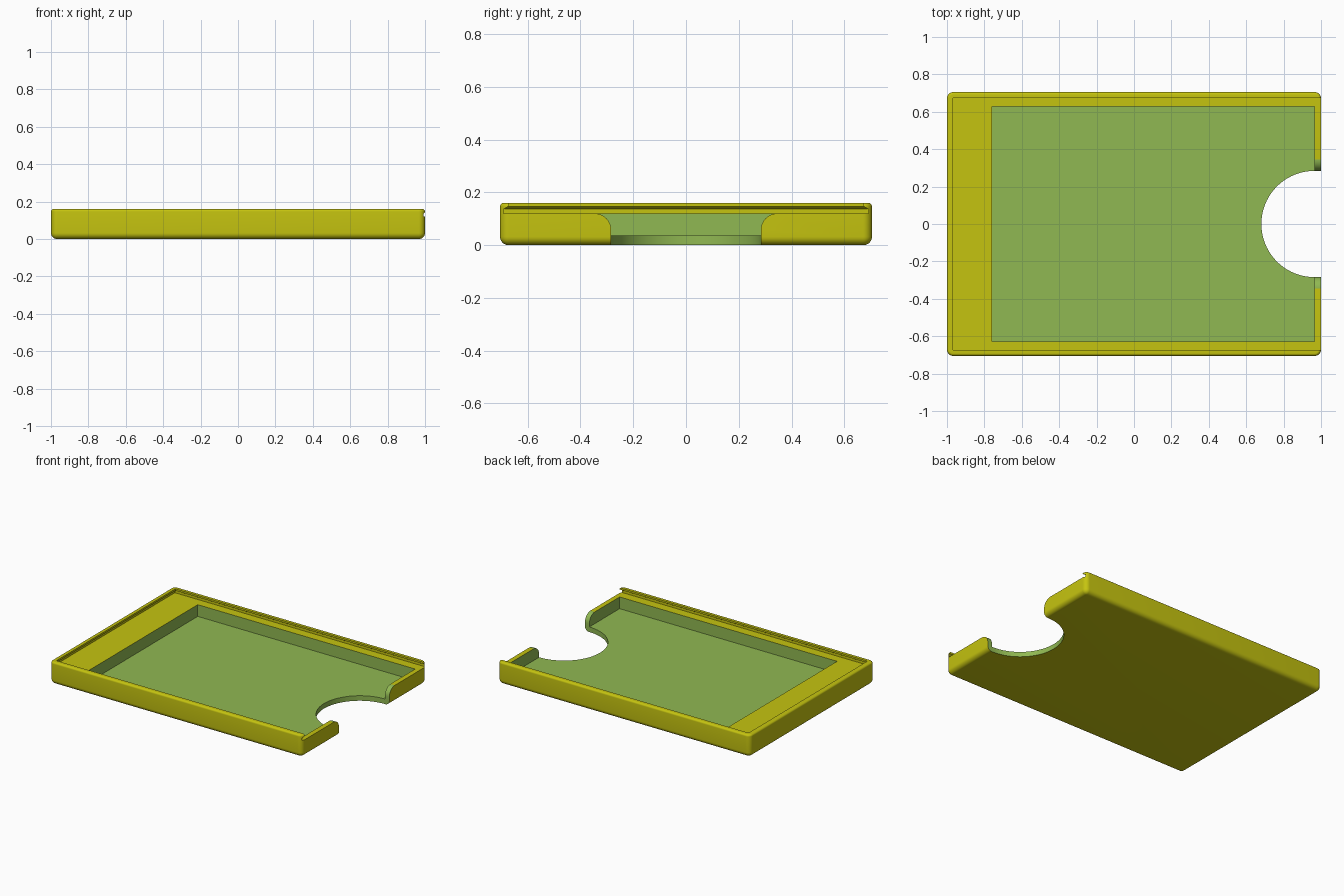
import bpy, bmesh, math

if "Cube" in bpy.data.objects:
    bpy.data.objects.remove(bpy.data.objects["Cube"])

def material(name, rgb):
    m = bpy.data.materials.new(name)
    m.diffuse_color = (*rgb, 1)
    m.use_nodes = True
    m.node_tree.nodes["Principled BSDF"].inputs["Base Color"].default_value = m.diffuse_color
    return m

MATS = [material("mustard yellow", (0.56, 0.55, 0.005)),
        material("leaf green", (0.28, 0.48, 0.085))]

def loft(name, rings, mat=0):
    """Closed solid from a stack of equal-length vertex rings."""
    bm = bmesh.new()
    rows = [[bm.verts.new(p) for p in ring] for ring in rings]
    n = len(rows[0])
    for a, b in zip(rows, rows[1:]):
        for i in range(n):
            bm.faces.new((a[i], a[(i + 1) % n], b[(i + 1) % n], b[i]))
    bm.faces.new(rows[0][::-1])
    bm.faces.new(rows[-1])
    for f in bm.faces:
        f.material_index = mat
    bmesh.ops.recalc_face_normals(bm, faces=bm.faces)
    me = bpy.data.meshes.new(name)
    bm.to_mesh(me)
    bm.free()
    for m in MATS:
        me.materials.append(m)
    ob = bpy.data.objects.new(name, me)
    bpy.context.collection.objects.link(ob)
    return ob

def rect(x0, x1, hy, z):
    return [(x0, -hy, z), (x1, -hy, z), (x1, hy, z), (x0, hy, z)]

def round_rect(inset, z, hx=1.0, hy=0.705, radius=0.034, steps=8):
    r = radius - inset
    cx, cy = hx - radius, hy - radius
    pts = []
    for k, (sx, sy) in enumerate([(1, 1), (-1, 1), (-1, -1), (1, -1)]):
        for i in range(steps + 1):
            a = math.pi / 2 * (k + i / steps)
            pts.append((sx * cx + r * math.cos(a), sy * cy + r * math.sin(a), z))
    return pts

# Tray body: softly rounded bottom edge and a finer rounded rim
H, RB, RT, N = 0.16, 0.032, 0.014, 8
rings = []
for i in range(N + 1):
    a = math.pi / 2 * i / N
    rings.append(round_rect(RB * (1 - math.sin(a)), RB * (1 - math.cos(a))))
for i in range(N + 1):
    a = math.pi / 2 * i / N
    rings.append(round_rect(RT * (1 - math.cos(a)), H - RT * (1 - math.sin(a))))
body = loft("tray_body", rings)

# Sliding-lid slot with undercut groove, open at the right end
slot = loft("lid_slot_cutter", [
    rect(-0.985, 1.2, 0.692, 0.12), rect(-0.985, 1.2, 0.692, 0.136),
    rect(-0.967, 1.2, 0.673, 0.147), rect(-0.967, 1.2, 0.673, 0.2)])

# Main compartment
cavity = loft("compartment_cutter", [
    rect(-0.758, 0.965, 0.627, 0.036), rect(-0.758, 0.965, 0.627, 0.13)], 1)

# Thumb notch: round cut through the floor
R = 0.284
circle = [(0.965 + R * math.cos(2 * math.pi * i / 96), R * math.sin(2 * math.pi * i / 96))
          for i in range(96)]
notch = loft("thumb_notch_cutter", [[(x, y, z) for x, y in circle] for z in (-0.1, 0.128)], 1)

# Gap in the end wall with rounded shoulders
F = 0.062
side = [(R, -0.12)]
for i in range(11):
    a = math.pi / 2 * i / 10
    side.append((R + F * (1 - math.cos(a)), 0.12 - F * (1 - math.sin(a))))
side.append((R + F, 0.126))
outline = side + [(-y, z) for y, z in reversed(side)]
gap = loft("wall_gap_cutter", [[(x, y, z) for y, z in outline] for x in (0.962, 1.2)], 1)

# Carve the body, then remove the cutters
bpy.context.view_layer.objects.active = body
body.select_set(True)
for cutter in (slot, cavity, notch, gap):
    mod = body.modifiers.new(cutter.name, 'BOOLEAN')
    mod.operation = 'DIFFERENCE'
    mod.solver = 'EXACT'
    mod.object = cutter
    cutter.hide_render = True
    bpy.ops.object.modifier_apply(modifier=mod.name)
    bpy.data.objects.remove(cutter)

bpy.ops.object.shade_smooth_by_angle(angle=math.radians(30))
